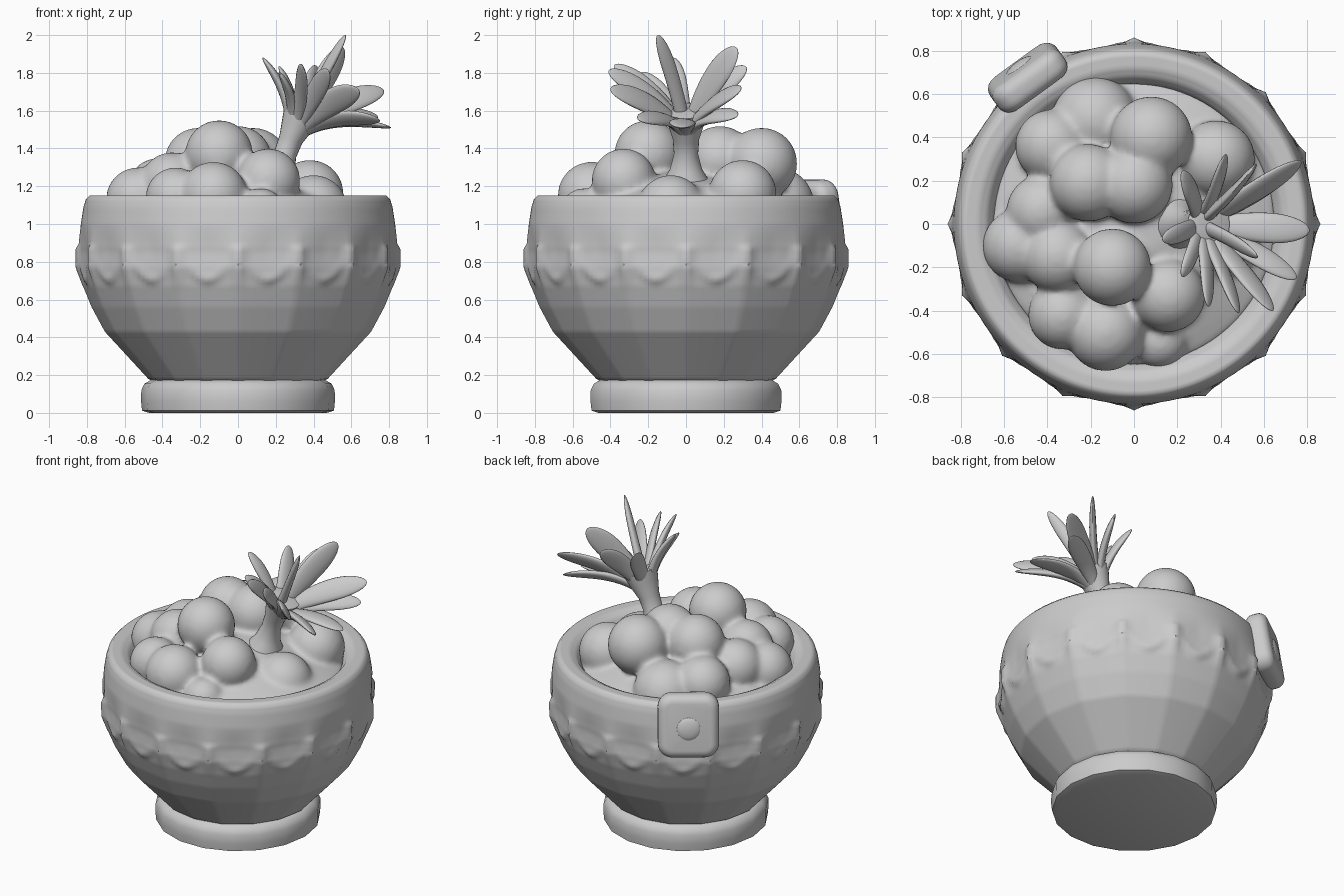
import bpy, bmesh, math
from mathutils import Vector, Matrix

cube = bpy.data.objects.get("Cube")
if cube:
    bpy.data.objects.remove(cube)

grey = bpy.data.materials.new("plain grey")
grey.use_nodes = True
GREY = (0.6, 0.6, 0.6, 1)
grey.diffuse_color = GREY
grey.node_tree.nodes["Principled BSDF"].inputs["Base Color"].default_value = GREY


def finish(name, bm, angle=50):
    bmesh.ops.recalc_face_normals(bm, faces=bm.faces)
    mesh = bpy.data.meshes.new(name)
    bm.to_mesh(mesh)
    bm.free()
    mesh.materials.append(grey)
    ob = bpy.data.objects.new(name, mesh)
    bpy.context.collection.objects.link(ob)
    bpy.ops.object.select_all(action='DESELECT')
    ob.select_set(True)
    bpy.context.view_layer.objects.active = ob
    bpy.ops.object.shade_smooth_by_angle(angle=math.radians(angle))
    return ob


def loft(bm, rings):
    """Skin a list of closed rings of points and cap both ends."""
    vs = [[bm.verts.new(p) for p in ring] for ring in rings]
    n = len(vs[0])
    for a, b in zip(vs, vs[1:]):
        for i in range(n):
            j = (i + 1) % n
            bm.faces.new((a[i], a[j], b[j], b[i]))
    bm.faces.new(vs[0][::-1])
    bm.faces.new(vs[-1])


def revolve(bm, profile, seg, shape=lambda r, z, a: r):
    rings = []
    for r, z in profile:
        angles = [math.tau * i / seg for i in range(seg)]
        rings.append([(shape(r, z, a) * math.cos(a), shape(r, z, a) * math.sin(a), z)
                      for a in angles])
    loft(bm, rings)


def resample(points, step):
    out = []
    for (r0, z0), (r1, z1) in zip(points, points[1:]):
        n = max(1, round(math.hypot(r1 - r0, z1 - z0) / step))
        out += [(r0 + (r1 - r0) * k / n, z0 + (z1 - z0) * k / n) for k in range(n)]
    return out + [points[-1]]


# Bowl wall with a band of hanging scallops
SWAGS = 16


def scallops(r, z, a):
    u = (a * SWAGS / math.tau) % 1
    d = 1 - abs(2 * u - 1)                      # 0 at a peak, 1 mid swag
    if z < 1.0:
        facet = math.cos(math.pi / SWAGS) / math.cos((u - 0.5) * math.tau / SWAGS)
        r *= 1 + 0.75 * (facet - 1) * min(1, (1.0 - z) / 0.15)
    if 0.6 < z < 1.05 and r > 0.7:
        h = z - (0.70 + 0.17 * (1 - d) ** 2)
        r += 0.017 * math.exp(-(h / (0.04 if h > 0 else 0.018)) ** 2) * d
        if 0.66 < z < 0.89:
            r += 0.016 * max(0, 1 - d / 0.3) * min(1, (0.89 - z) / 0.02, (z - 0.66) / 0.1)
        r -= 0.01 * d * math.exp(-((z - 0.87) / 0.08) ** 2)
    return r


wall = [(0.44, 0.16), (0.475, 0.18), (0.59, 0.305), (0.705, 0.43), (0.775, 0.56),
        (0.82, 0.67), (0.843, 0.77), (0.845, 0.88), (0.832, 1.0), (0.818, 1.09),
        (0.806, 1.13), (0.785, 1.152), (0.72, 1.15), (0.68, 1.13), (0.65, 1.09), (0.63, 1.0)]
bm = bmesh.new()
revolve(bm, resample(wall, 0.016), 192, scallops)
finish("bowl", bm)

# Low faceted foot
bm = bmesh.new()
revolve(bm, [(0.47, 0), (0.508, 0.012), (0.513, 0.06), (0.512, 0.12),
             (0.495, 0.155), (0.46, 0.175), (0.4, 0.18)], 18)
finish("foot", bm, 35)

# Heaped balls (x, y, z, radius) melted together with the filling under them
balls = [(0.08, 0.40, 1.32, 0.19), (-0.10, -0.20, 1.37, 0.18), (-0.21, 0.19, 1.33, 0.18),
         (0.0, 0.18, 1.34, 0.18), (0.38, 0.30, 1.16, 0.18), (0.16, -0.33, 1.23, 0.17),
         (-0.13, -0.50, 1.15, 0.18), (-0.33, -0.42, 1.14, 0.16), (-0.35, -0.15, 1.21, 0.17),
         (-0.53, -0.10, 1.13, 0.17), (-0.42, 0.06, 1.18, 0.17), (-0.38, 0.36, 1.17, 0.17),
         (-0.18, 0.48, 1.10, 0.20), (0.12, -0.54, 1.06, 0.13), (0.40, -0.08, 1.08, 0.18)]
bm = bmesh.new()
revolve(bm, [(0.66, 0.97), (0.658, 1.07), (0.57, 1.11), (0.47, 1.15),
             (0.32, 1.22), (0.15, 1.27), (0.02, 1.28)], 64)
for x, y, z, r in balls:
    bmesh.ops.create_uvsphere(bm, u_segments=32, v_segments=20, radius=r,
                              matrix=Matrix.Translation((x, y, z)))
heap = finish("ball_heap", bm)
melt = heap.modifiers.new("melt", 'REMESH')
melt.mode = 'VOXEL'
melt.voxel_size = 0.016
melt.use_smooth_shade = True
soften = heap.modifiers.new("soften", 'SMOOTH')
soften.factor = 0.5
soften.iterations = 12


# Sprout: flaring stem and bent petals
def tube(name, path, sizes, side_hint, n=16):
    bm = bmesh.new()
    rings = []
    for k, (p, (w, t)) in enumerate(zip(path, sizes)):
        d = (path[min(k + 1, len(path) - 1)] - path[max(k - 1, 0)]).normalized()
        side = (side_hint - d * side_hint.dot(d)).normalized()
        up = d.cross(side)
        rings.append([p + side * w * math.cos(math.tau * i / n) + up * t * math.sin(math.tau * i / n)
                      for i in range(n)])
    loft(bm, rings)
    finish(name, bm, 70)


tube("stem", [Vector(p) for p in ((0.2, 0, 1.2), (0.225, 0, 1.29), (0.25, 0, 1.37), (0.28, 0, 1.45),
                                  (0.32, 0, 1.54), (0.345, 0, 1.60), (0.35, 0, 1.61))],
     [(0.14, 0.13), (0.085, 0.08), (0.064, 0.06), (0.07, 0.064), (0.10, 0.09), (0.115, 0.105),
      (0.07, 0.07)], Vector((0, 1, 0)), 24)

# Petal tips: x, y, z, half width
tips = [(0.13, -0.07, 1.88, 0.045), (0.22, 0.24, 1.83, 0.055), (0.42, 0.32, 1.83, 0.06),
        (0.56, 0.27, 1.93, 0.075), (0.57, -0.15, 2.0, 0.04), (0.77, 0.29, 1.71, 0.07),
        (0.81, -0.03, 1.51, 0.07), (0.75, -0.25, 1.55, 0.06), (0.64, -0.40, 1.71, 0.07),
        (0.48, -0.41, 1.81, 0.06), (0.34, -0.38, 1.84, 0.055), (0.22, -0.24, 1.80, 0.045),
        (0.74, 0.27, 1.57, 0.06)]
root = Vector((0.285, 0, 1.45))
STEPS = 22
for i, (x, y, z, width) in enumerate(tips):
    tip = Vector((x, y, z))
    bend = Vector((0.345, 0, 1.61)).lerp(tip, 0.25)
    path, sizes = [], []
    for k in range(STEPS + 1):
        s = math.sin(math.pi / 2 * k / STEPS)   # rings gather at the tip
        path.append(root * (1 - s) ** 2 + bend * 2 * s * (1 - s) + tip * s * s)
        grow = min(1, s / 0.72)
        grow = grow * grow * (3 - 2 * grow)
        end = math.sqrt(max(0.004, 1 - max(0, (s - 0.72) / 0.28) ** 2))
        sizes.append(((0.036 + (width - 0.036) * grow) * end, (0.032 - 0.014 * s) * end))
    tube(f"petal_{i + 1}", path, sizes, (tip - bend).cross(Vector((0.9, 0, 0.55))))

# Rounded tag over the rim, with a soft bump
place = (Matrix.Rotation(math.radians(126), 4, 'Z') @ Matrix.Translation((0.835, 0, 1.03))
         @ Matrix.Rotation(math.radians(-9), 4, 'Y'))
bm = bmesh.new()
bmesh.ops.create_cube(bm, size=1, matrix=Matrix.Diagonal((0.14, 0.38, 0.41, 1)))
long_edges = [e for e in bm.edges if abs((e.verts[0].co - e.verts[1].co).x) > 0.1]
bmesh.ops.bevel(bm, geom=long_edges, offset=0.09, segments=6, profile=0.5, affect='EDGES')
rims = [e for e in bm.edges if abs((e.verts[0].co - e.verts[1].co).x) < 0.01]
bmesh.ops.bevel(bm, geom=rims, offset=0.055, segments=5, profile=0.5, affect='EDGES')
bm.transform(place)
finish("tag", bm)
bm = bmesh.new()
bmesh.ops.create_uvsphere(bm, u_segments=24, v_segments=14, radius=1,
                          matrix=place @ Matrix.Translation((0.058, 0, -0.01))
                          @ Matrix.Diagonal((0.028, 0.08, 0.08, 1)))
finish("tag_bump", bm)
